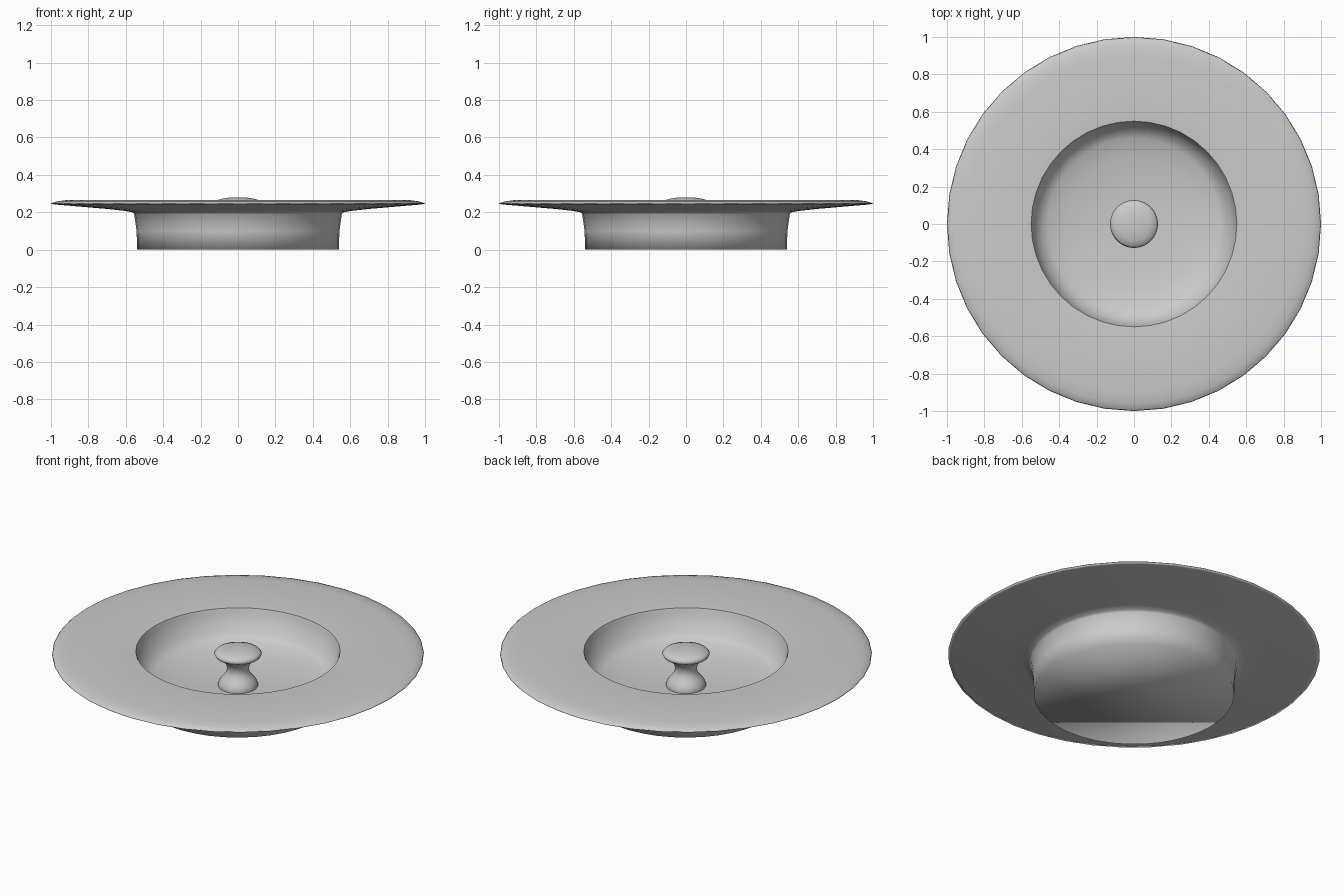
import bpy, bmesh, math

if "Cube" in bpy.data.objects:
    bpy.data.objects.remove(bpy.data.objects["Cube"])

SEGS = 40

metal = bpy.data.materials.new("grey metal")
metal.diffuse_color = (0.6, 0.6, 0.6, 1)
metal.use_nodes = True
metal.node_tree.nodes["Principled BSDF"].inputs["Base Color"].default_value = metal.diffuse_color


def lathe(name, profile, sharp=(), cap_end=False):
    """Spin (radius, z) points round z; the first point may lie on the axis."""
    bm = bmesh.new()
    rings = []
    for r, z in profile:
        if r == 0:
            rings.append([bm.verts.new((0, 0, z))] * SEGS)
        else:
            rings.append([bm.verts.new((r * math.cos(2 * math.pi * i / SEGS),
                                        r * math.sin(2 * math.pi * i / SEGS), z))
                          for i in range(SEGS)])
    for a, b in zip(rings, rings[1:]):
        for i in range(SEGS):
            j = (i + 1) % SEGS
            quad = [a[i], b[i], b[j], a[j]]
            bm.faces.new(list(dict.fromkeys(quad)))
    if cap_end:
        bm.faces.new(rings[-1][::-1])
    for f in bm.faces:
        f.smooth = True
    # hard edges along the chosen rings
    for k in sharp:
        for i in range(SEGS):
            e = bm.edges.get((rings[k][i], rings[k][(i + 1) % SEGS]))
            if e:
                e.smooth = False
    bm.normal_update()
    me = bpy.data.meshes.new(name)
    bm.to_mesh(me)
    bm.free()
    me.materials.append(metal)
    ob = bpy.data.objects.new(name, me)
    bpy.context.collection.objects.link(ob)
    return ob


# dish: bowl floor, inner wall, wide flange, outer wall, flat bottom
lathe("flanged_dish", [
    (0, 0.055), (0.22, 0.062), (0.36, 0.078), (0.46, 0.1), (0.52, 0.13),
    (0.545, 0.25), (0.55, 0.262),
    (0.60, 0.265), (0.90, 0.267), (0.96, 0.26), (0.995, 0.25), (1.0, 0.245),
    (0.98, 0.242), (0.70, 0.218), (0.60, 0.207), (0.565, 0.2), (0.555, 0.19),
    (0.542, 0.1), (0.54, 0.0)], sharp=(6,), cap_end=True)

# knob: domed cap, narrow neck, flared base
lathe("centre_knob", [
    (0, 0.28), (0.05, 0.278), (0.09, 0.272), (0.118, 0.262), (0.128, 0.25),
    (0.12, 0.236), (0.085, 0.215), (0.065, 0.19), (0.058, 0.16), (0.064, 0.135),
    (0.085, 0.11), (0.102, 0.085), (0.108, 0.065), (0.105, 0.05)])
